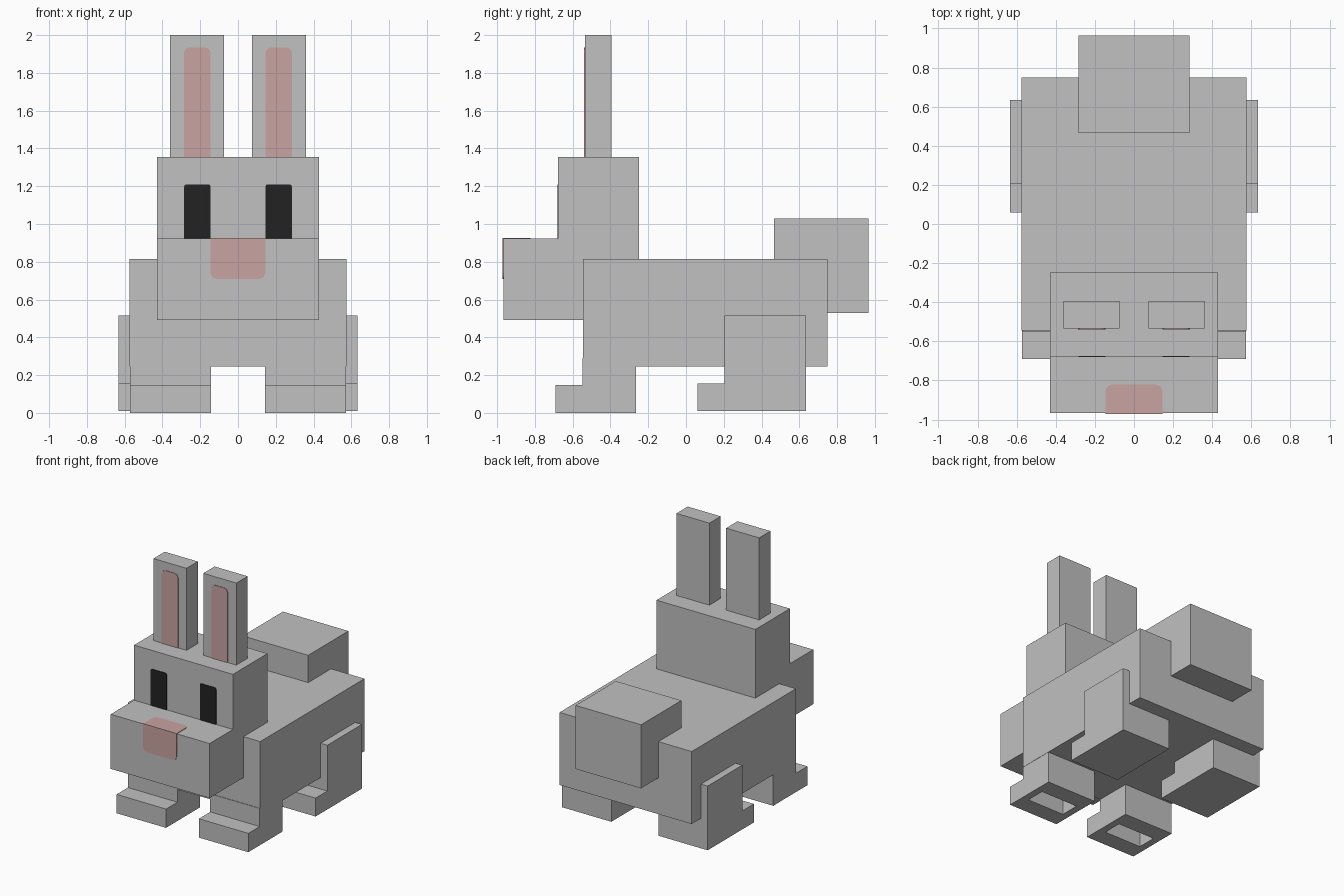
import bpy, bmesh

if "Cube" in bpy.data.objects:
    bpy.data.objects.remove(bpy.data.objects["Cube"])


def material(name, r, g, b):
    m = bpy.data.materials.new(name)
    m.diffuse_color = (r, g, b, 1)
    m.use_nodes = True
    m.node_tree.nodes["Principled BSDF"].inputs["Base Color"].default_value = m.diffuse_color
    return m


GREY = material("fur_grey", 0.533, 0.533, 0.533)
PINK = material("soft_pink", 0.584, 0.371, 0.356)
BLACK = material("eye_black", 0.016, 0.016, 0.016)


def prism(name, pts, axis, a, b, mat=GREY, hole=None):
    """Extrude a 2D outline along an axis (0=x, 1=y, 2=z) from a to b."""
    bm = bmesh.new()

    def place(p, d):
        c = list(p)
        c.insert(axis, d)
        return bm.verts.new(c)

    lo = [place(p, a) for p in pts]
    hi = [place(p, b) for p in pts]
    bm.faces.new(lo)
    bm.faces.new(hi[::-1])
    for i in range(len(pts)):
        j = (i + 1) % len(pts)
        bm.faces.new((lo[j], lo[i], hi[i], hi[j]))
    bmesh.ops.recalc_face_normals(bm, faces=bm.faces[:])
    if hole:  # sunken rectangle in the underside: margin, half length in y, depth
        margin, half, depth = hole
        face = min(bm.faces, key=lambda f: f.calc_center_median().z)
        mid = face.calc_center_median().y
        bmesh.ops.inset_region(bm, faces=[face], thickness=margin)
        for v in face.verts:
            v.co.y = mid + (half if v.co.y > mid else -half)
        top = bmesh.ops.extrude_discrete_faces(bm, faces=[face])["faces"][0]
        for v in top.verts:
            v.co.z += depth
    me = bpy.data.meshes.new(name)
    bm.to_mesh(me)
    bm.free()
    me.materials.append(mat)
    ob = bpy.data.objects.new(name, me)
    bpy.context.collection.objects.link(ob)
    return ob


def rect(u0, u1, v0, v1):
    return [(u0, v0), (u1, v0), (u1, v1), (u0, v1)]


def rounded(u0, u1, flat, end, r=0.03):
    """Rectangle from v=flat to v=end with rounded corners at the end side."""
    s = 1 if end > flat else -1
    k = 0.3 * r
    return [(u0, flat), (u1, flat), (u1, end - s * r), (u1 - k, end - s * k),
            (u1 - r, end), (u0 + r, end), (u0 + k, end - s * k), (u0, end - s * r)]


# Body, tail and stepped head with muzzle
prism("body", rect(-0.545, 0.75, 0.245, 0.815), 0, -0.575, 0.575)
prism("tail", rect(0.465, 0.965, 0.53, 1.03), 0, -0.285, 0.285)
prism("head", [(-0.967, 0.493), (-0.967, 0.922), (-0.677, 0.922), (-0.677, 1.355),
               (-0.248, 1.355), (-0.248, 0.493)], 0, -0.43, 0.43)

# Nose patch wraps from the muzzle front onto its top
T = 0.004
prism("nose_front", rounded(-0.145, 0.145, 0.922 + T, 0.71), 1, -0.967 - T, -0.965, PINK)
prism("nose_top", rounded(-0.145, 0.145, -0.967 - T, -0.822), 2, 0.92, 0.922 + T, PINK)

FRONT_LEG = [(-0.69, 0.0), (-0.69, 0.148), (-0.549, 0.148), (-0.549, 0.29),
             (-0.265, 0.29), (-0.265, 0.0)]
HIND_LEG = [(0.06, 0.01), (0.06, 0.155), (0.205, 0.155), (0.205, 0.515),
            (0.635, 0.515), (0.635, 0.01)]

# Mirrored parts
for side, s in (("left", -1), ("right", 1)):
    def span(a, b):
        return sorted((s * a, s * b))

    # Legs
    prism("front_leg_" + side, FRONT_LEG, 0, *span(0.143, 0.573), hole=(0.078, 0.075, 0.12))
    prism("hind_leg_" + side, HIND_LEG, 0, *span(0.205, 0.633))
    # Ears with pink lining
    prism("ear_" + side, rect(-0.535, -0.395, 1.355, 2.0), 0, *span(0.073, 0.36))
    prism("ear_lining_" + side, rounded(*span(0.145, 0.287), 1.355, 1.935),
          1, -0.535 - T, -0.533, PINK)
    # Eyes
    prism("eye_" + side, rounded(*span(0.145, 0.285), 0.922, 1.21, 0.012),
          1, -0.677 - T, -0.675, BLACK)
